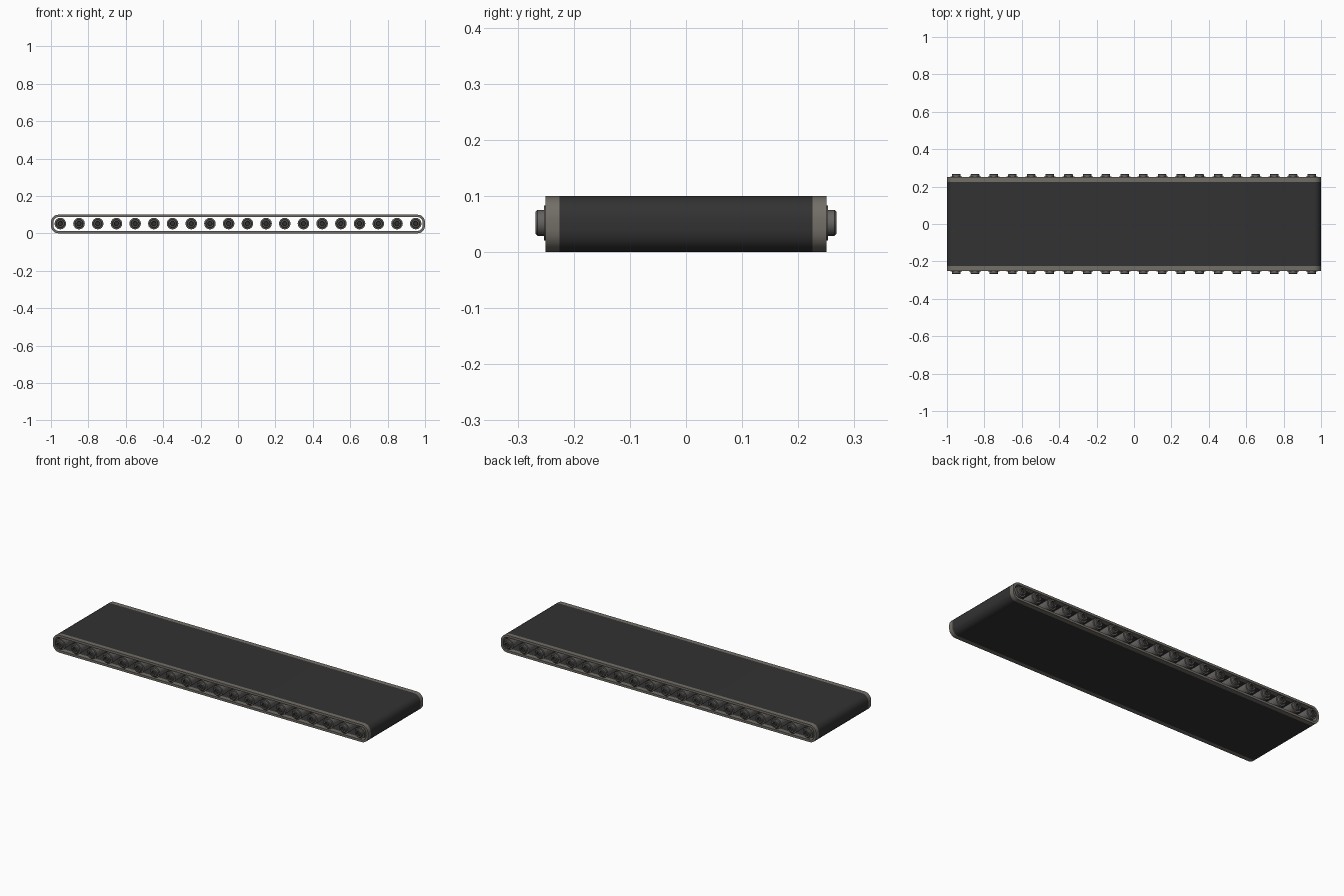
import bpy, bmesh, math

if "Cube" in bpy.data.objects:
    bpy.data.objects.remove(bpy.data.objects["Cube"])


def material(name, rgb):
    m = bpy.data.materials.new(name)
    m.diffuse_color = (*rgb, 1)
    m.use_nodes = True
    m.node_tree.nodes["Principled BSDF"].inputs["Base Color"].default_value = m.diffuse_color
    return m


RUBBER = material("dark rubber", (0.032, 0.032, 0.032))
EDGE = material("warm grey metal", (0.17, 0.155, 0.135))
STEEL = material("roller grey", (0.13, 0.125, 0.12))
DARK = material("dark recess", (0.035, 0.034, 0.033))


def finish(bm, name, mats, angle=40):
    bmesh.ops.recalc_face_normals(bm, faces=bm.faces[:])
    mesh = bpy.data.meshes.new(name)
    bm.to_mesh(mesh)
    bm.free()
    for m in mats:
        mesh.materials.append(m)
    ob = bpy.data.objects.new(name, mesh)
    bpy.context.collection.objects.link(ob)
    bpy.ops.object.select_all(action='DESELECT')
    ob.select_set(True)
    bpy.context.view_layer.objects.active = ob
    bpy.ops.object.shade_smooth_by_angle(angle=math.radians(angle))
    return ob


def outline(inset, radius, steps=5):
    """Rounded rectangle in x/z, centred on z = 0.05."""
    r = radius - inset
    cx, cz = 1 - radius, 0.05 - radius
    pts = []
    for q, (sx, sz) in enumerate([(1, 1), (-1, 1), (-1, -1), (1, -1)]):
        for i in range(steps + 1):
            a = math.pi / 2 * (q + i / steps)
            pts.append((sx * cx + r * math.cos(a), 0.05 + sz * cz + r * math.sin(a)))
    return pts


def loop_band(name, y0, y1, thickness, mat):
    """Hollow endless band running around the rollers."""
    bm = bmesh.new()
    rings = []
    for inset, y in [(0, y0), (0, y1), (thickness, y1), (thickness, y0)]:
        rings.append([bm.verts.new((x, y, z)) for x, z in outline(inset, 0.04)])
    n = len(rings[0])
    for k in range(4):
        a, b = rings[k], rings[(k + 1) % 4]
        for i in range(n):
            j = (i + 1) % n
            bm.faces.new((a[i], a[j], b[j], b[i]))
    return finish(bm, name, [mat])


# Belt and its two edge strips
loop_band("belt", -0.225, 0.225, 0.012, RUBBER)
for side, tag in ((-1, "front"), (1, "back")):
    lo, hi = sorted((side * 0.225, side * 0.25))
    loop_band(tag + "_edge_strip", lo, hi, 0.013, EDGE)

# Roller profile (radius, y): recessed hub, flange, drum, mirrored
HALF = [(0, 0.258), (0.011, 0.258), (0.013, 0.268), (0.020, 0.268),
        (0.023, 0.265), (0.023, 0.253), (0.031, 0.253), (0.031, 0.246)]
PROFILE = HALF + [(r, -y) for r, y in reversed(HALF)]


def roller(name, x, sides=16):
    bm = bmesh.new()
    rings = []
    for r, y in PROFILE:
        if r == 0:
            rings.append([bm.verts.new((x, y, 0.052))] * sides)
        else:
            rings.append([bm.verts.new((x + r * math.cos(2 * math.pi * i / sides), y,
                                        0.052 + r * math.sin(2 * math.pi * i / sides)))
                          for i in range(sides)])
    last = len(rings) - 2
    for k, (a, b) in enumerate(zip(rings, rings[1:])):
        for i in range(sides):
            j = (i + 1) % sides
            f = bm.faces.new(list(dict.fromkeys((a[i], a[j], b[j], b[i]))))
            # recess at each end is dark
            f.material_index = 1 if k in (0, 1, last, last - 1) else 0
    return finish(bm, name, [STEEL, DARK])


# Twenty rollers in a row
for n in range(20):
    roller(f"roller_{n + 1}", -0.95 + 0.1 * n)
